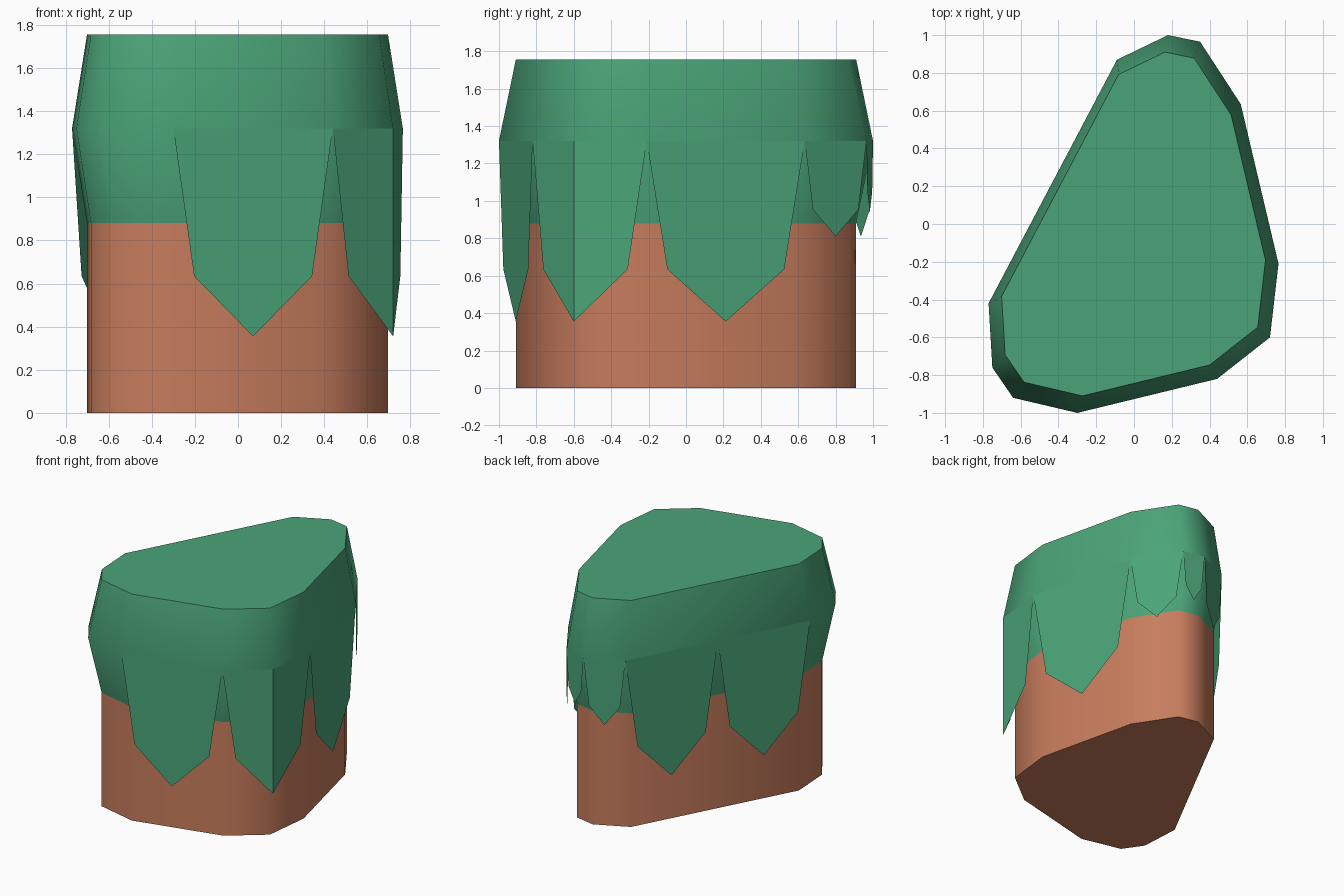
import bpy, bmesh, math
from mathutils import Vector

if "Cube" in bpy.data.objects:
    bpy.data.objects.remove(bpy.data.objects["Cube"])

# Widest outline of the cap, counter-clockwise from the front-left corner
OUTLINE = [Vector(p) for p in [
    (-0.30, -1.0), (0.44, -0.82), (0.72, -0.60), (0.765, -0.21), (0.565, 0.635), (0.35, 0.965),
    (0.18, 1.0), (-0.09, 0.87), (-0.77, -0.42), (-0.75, -0.76), (-0.64, -0.92)]]
INSET = 0.91
Z_SEAM, Z_WIDE, Z_TOP = 0.88, 1.32, 1.755


def material(name, color):
    m = bpy.data.materials.new(name)
    m.diffuse_color = (*color, 1)
    m.use_nodes = True
    m.node_tree.nodes["Principled BSDF"].inputs["Base Color"].default_value = m.diffuse_color
    return m


green = material("leaf green", (0.070, 0.371, 0.190))
clay = material("clay brown", (0.575, 0.205, 0.110))


def finish(name, bm, mat, smooth=False):
    me = bpy.data.meshes.new(name)
    bm.to_mesh(me)
    bm.free()
    ob = bpy.data.objects.new(name, me)
    bpy.context.collection.objects.link(ob)
    me.materials.append(mat)
    if smooth:
        bpy.ops.object.select_all(action='DESELECT')
        ob.select_set(True)
        bpy.context.view_layer.objects.active = ob
        bpy.ops.object.shade_smooth_by_angle(angle=math.radians(50))
    return ob


def loft(name, levels, mat, cap_bottom, cap_top):
    """Stack scaled copies of the outline: levels = [(z, scale), ...]"""
    bm = bmesh.new()
    rings = [[bm.verts.new((p.x * s, p.y * s, z)) for p in OUTLINE] for z, s in levels]
    n = len(OUTLINE)
    for a, b in zip(rings, rings[1:]):
        for i in range(n):
            j = (i + 1) % n
            bm.faces.new((a[i], a[j], b[j], b[i]))
    if cap_bottom:
        bm.faces.new(rings[0][::-1])
    if cap_top:
        bm.faces.new(rings[-1])
    return finish(name, bm, mat, smooth=True)


# Stem block and the bulging cap on it
loft("lower_block", [(0, INSET), (Z_SEAM, INSET)], clay, True, False)
loft("cap", [(Z_SEAM, INSET), (Z_WIDE, 1), (Z_TOP, INSET)], green, False, True)


def flap(bm, a, mid, b, z_shoulder, z_tip):
    """Pointed hanging flap from a to b, folded at mid"""
    def at(p, z):
        return bm.verts.new((p.x, p.y, z))
    fold_top, tip = at(mid, Z_WIDE), at(mid, z_tip)
    left = [at(a, Z_WIDE), at(a.lerp(mid, 0.26), z_shoulder)]
    right = [at(b, Z_WIDE), at(b.lerp(mid, 0.26), z_shoulder)]
    bm.faces.new((left[0], left[1], tip, fold_top))
    bm.faces.new((fold_top, tip, right[1], right[0]))


# Hanging flaps; the front-left side has none
LONG, SHORT, TINY = (0.635, 0.355), (0.955, 0.81), (1.05, 0.94)
P = OUTLINE
half = P[7].lerp(P[8], 0.5)
spans = [
    (P[0], None, P[1], LONG), (P[1], P[2], P[3], LONG), (P[3], None, P[4], LONG),
    (P[4], None, P[5], SHORT), (P[5], None, P[6], TINY), (P[6], None, P[7], SHORT),
    (P[7], None, half, LONG), (half, None, P[8], LONG)]
bm = bmesh.new()
for a, mid, b, depth in spans:
    flap(bm, a, mid or a.lerp(b, 0.5), b, *depth)
finish("hanging_flaps", bm, green)
